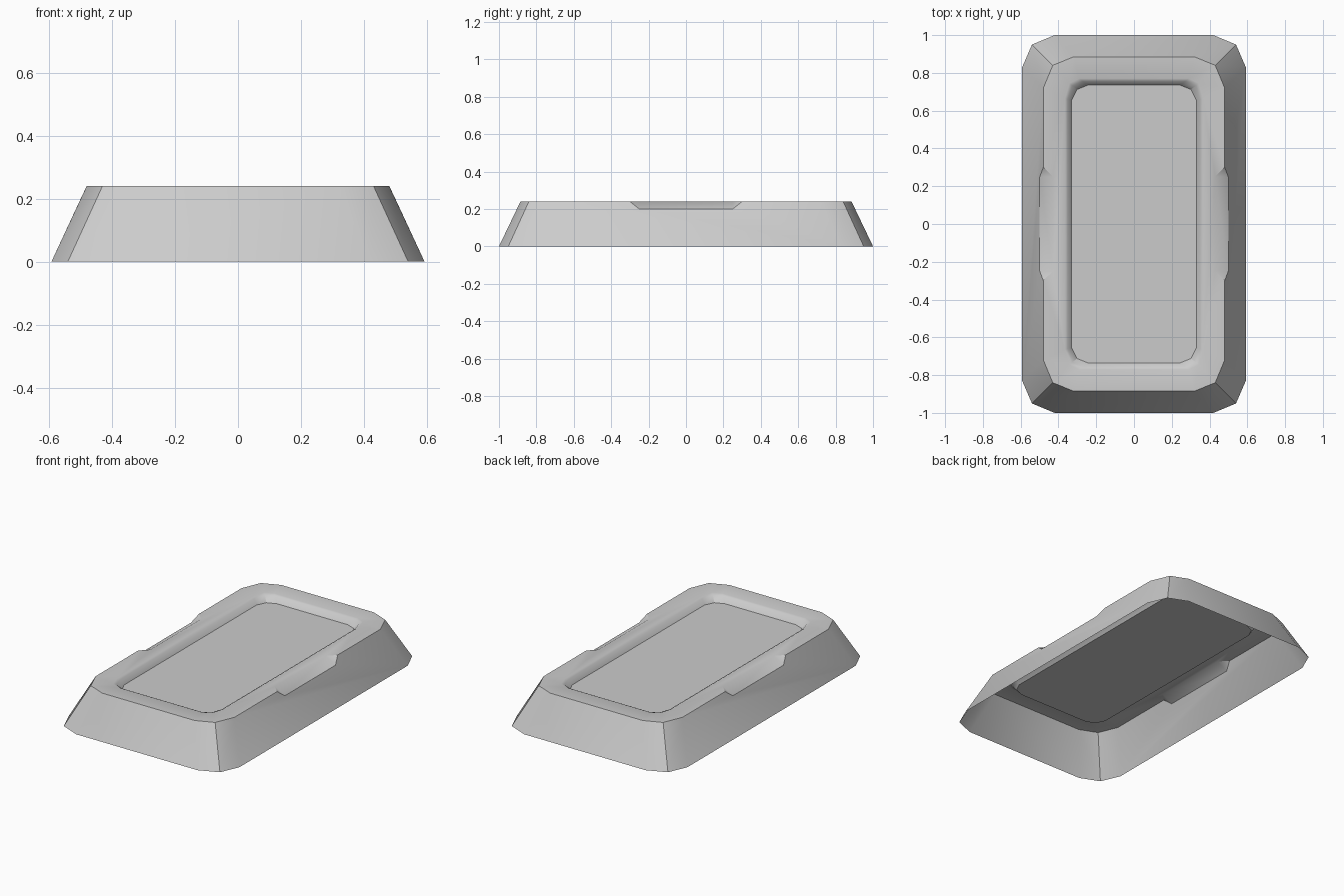
import bpy, bmesh, math

cube = bpy.data.objects.get("Cube")
if cube:
    bpy.data.objects.remove(cube, do_unlink=True)

grey = bpy.data.materials.new("light_grey")
grey.use_nodes = True
colour = (0.6, 0.6, 0.6, 1)
grey.diffuse_color = colour
grey.node_tree.nodes["Principled BSDF"].inputs["Base Color"].default_value = colour

bm = bmesh.new()


def ring(corner, z):
    """Rounded rectangle, counter-clockwise, three points to each corner."""
    verts = []
    for sx, sy in ((1, 1), (-1, 1), (-1, -1), (1, -1)):
        pts = corner if sx * sy > 0 else corner[::-1]
        verts += [bm.verts.new((sx * x, sy * y, z)) for x, y in pts]
    return verts


def bridge(lower, upper, skip=()):
    n = len(lower)
    for i in range(n):
        if i not in skip:
            j = (i + 1) % n
            bm.faces.new((lower[i], lower[j], upper[j], upper[i]))


TOP = 0.24
LEFT, RIGHT = 5, 11   # long sides, which carry the notches

base = ring([(0.592, 0.83), (0.54, 0.95), (0.42, 1.0)], 0)
rim = ring([(0.48, 0.72), (0.43, 0.84), (0.32, 0.885)], TOP)
lip = ring([(0.365, 0.665), (0.342, 0.745), (0.29, 0.77)], TOP)
lip_mid = ring([(0.351, 0.66), (0.327, 0.732), (0.272, 0.756)], 0.2326)
floor = ring([(0.33, 0.655), (0.302, 0.712), (0.245, 0.735)], 0.2)

# Sloping walls, flat rim, rounded pocket edge and pocket floor
bridge(base, rim, (LEFT, RIGHT))
bridge(rim, lip, (LEFT, RIGHT))
bridge(lip, lip_mid)
bridge(lip_mid, floor)
bm.faces.new(floor)

# Long sides with a chamfered finger notch in the upper edge
for side, i in ((1, RIGHT), (-1, LEFT)):
    j = (i + 1) % len(rim)
    start, end = [[bm.verts.new((side * x, side * s * y, z)) for x, y, z in
                   ((0.48, 0.3, TOP), (0.499, 0.25, 0.2), (0.43, 0.25, TOP))]
                  for s in (-1, 1)]
    bm.faces.new((base[i], base[j], rim[j], end[0], end[1], start[1], start[0], rim[i]))
    bm.faces.new((rim[i], start[0], start[2], end[2], end[0], rim[j], lip[j], lip[i]))
    bm.faces.new((start[1], end[1], end[2], start[2]))
    bm.faces.new((start[0], start[1], start[2]))
    bm.faces.new((end[0], end[2], end[1]))

mesh = bpy.data.meshes.new("tray_shell")
bm.to_mesh(mesh)
bm.free()
mesh.materials.append(grey)
shell = bpy.data.objects.new("tray_shell", mesh)
bpy.context.collection.objects.link(shell)

bpy.ops.object.select_all(action="DESELECT")
shell.select_set(True)
bpy.context.view_layer.objects.active = shell
bpy.ops.object.shade_smooth_by_angle(angle=math.radians(31))
